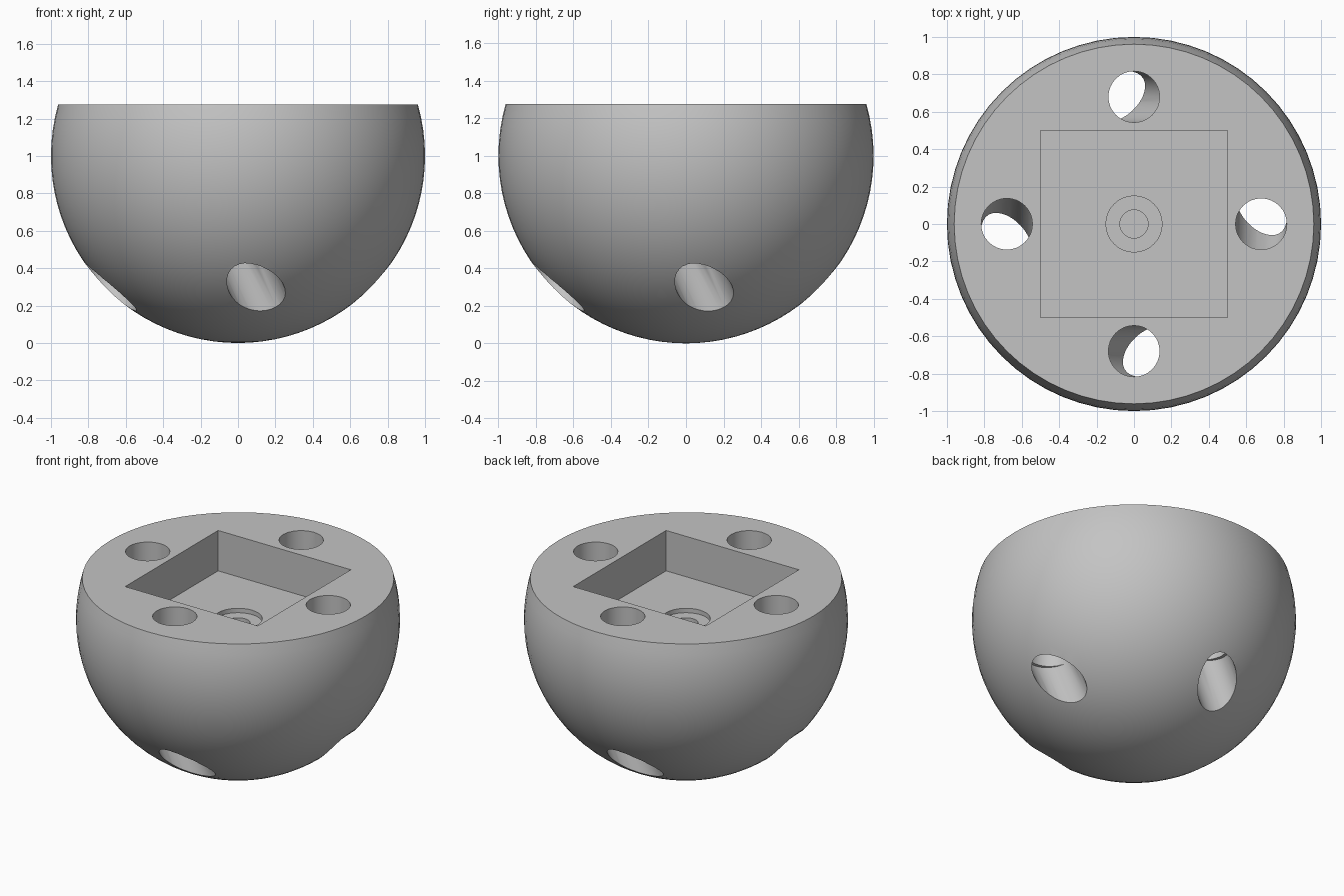
import bpy, bmesh, math

if "Cube" in bpy.data.objects:
    bpy.data.objects.remove(bpy.data.objects["Cube"])

TOP = 1.275      # height of the flat cut
SEAM = 0.5       # height where the leg holes start to slant
SLANT = 0.47     # sideways run per unit of drop

grey = bpy.data.materials.new("plain_grey")
grey.diffuse_color = (0.55, 0.55, 0.55, 1)
grey.use_nodes = True
grey.node_tree.nodes["Principled BSDF"].inputs["Base Color"].default_value = grey.diffuse_color


def stack(bm, rings):
    """Closed solid from equal-length rings of points, bottom to top."""
    loops = [[bm.verts.new(p) for p in ring] for ring in rings]
    n = len(loops[0])
    for a, b in zip(loops, loops[1:]):
        for i in range(n):
            j = (i + 1) % n
            bm.faces.new((a[i], a[j], b[j], b[i]))
    bm.faces.new(loops[0][::-1])
    bm.faces.new(loops[-1])


def circle(z, rx, ry=None, cx=0, cy=0, n=32, phase=0):
    ry = ry or rx
    return [(cx + rx * math.cos(math.tau * i / n + phase),
             cy + ry * math.sin(math.tau * i / n + phase), z) for i in range(n)]


def make(name, solids):
    bm = bmesh.new()
    for rings in solids:
        stack(bm, rings)
    bmesh.ops.recalc_face_normals(bm, faces=bm.faces)
    mesh = bpy.data.meshes.new(name)
    bm.to_mesh(mesh)
    bm.free()
    mesh.materials.append(grey)
    ob = bpy.data.objects.new(name, mesh)
    bpy.context.collection.objects.link(ob)
    return ob


# Body: ball cut flat at the top
end = math.asin(TOP - 1)
angles = [-math.pi / 2 * (1 - i / 24) for i in range(25)] + [end * k / 4 for k in range(1, 5)]
angles[0] = -math.pi / 2 + 0.01
rings = [circle(1 + math.sin(a), math.cos(a), n=64) for a in angles]
rings[0] = [(x, y, 0) for x, y, z in rings[0]]
body = make("ball_body", [rings])

# Four holes: straight down from the top, then slanting sideways out of the ball
holes = []
for k in range(4):
    c, s = math.cos(k * math.pi / 2), math.sin(k * math.pi / 2)
    wide = 0.14 * math.hypot(1, SLANT)
    bent = [circle(0, wide, 0.137, SLANT * SEAM, -0.68),
            circle(SEAM, wide, 0.137, 0, -0.68),
            circle(SEAM + 0.002, 0.137, 0.137, 0, -0.68),
            circle(TOP + 0.2, 0.137, 0.137, 0, -0.68)]
    holes.append([[(x * c - y * s, x * s + y * c, z) for x, y, z in r] for r in bent])

# Square pocket, shallow round recess and centre hole
half = 0.5 * math.sqrt(2)
cutters = [
    make("hole_cutter", holes),
    make("pocket_cutter", [[circle(z, half, n=4, phase=math.pi / 4) for z in (1.0, TOP + 0.2)]]),
    make("recess_cutter", [[circle(z, 0.15) for z in (0.97, 1.1)]]),
    make("centre_hole_cutter", [[circle(z, 0.075) for z in (SEAM, 1.05)]]),
]

bpy.context.view_layer.objects.active = body
for cutter in cutters:
    cutter.hide_render = True
    mod = body.modifiers.new("cut", 'BOOLEAN')
    mod.operation = 'DIFFERENCE'
    mod.solver = 'EXACT'
    mod.object = cutter
    bpy.ops.object.modifier_apply(modifier=mod.name)
for cutter in cutters:
    bpy.data.objects.remove(cutter)

# Smooth ball, crisp edges
bpy.ops.object.select_all(action='DESELECT')
body.select_set(True)
bpy.ops.object.shade_smooth_by_angle(angle=math.radians(30))
